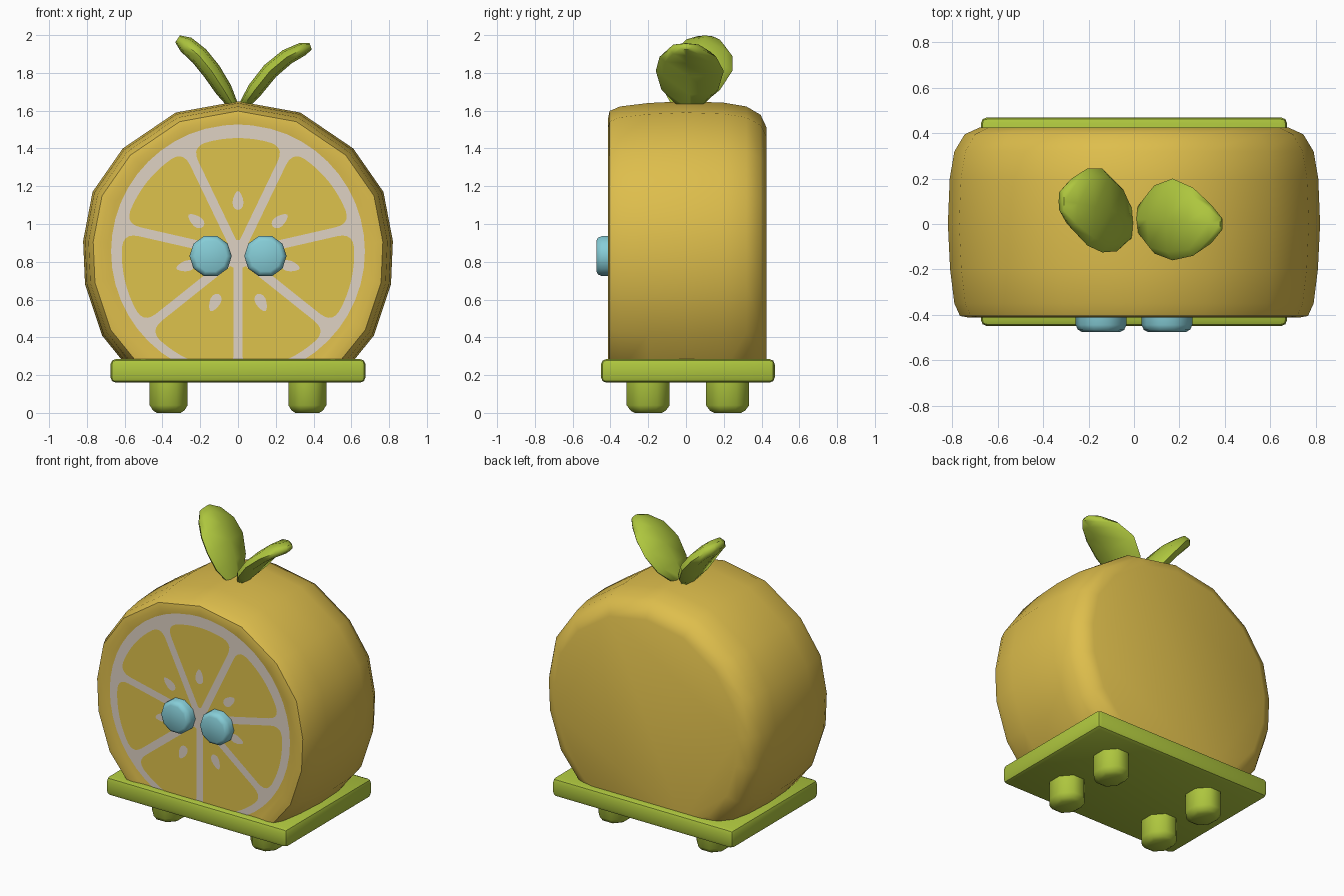
import bpy, bmesh, math
from mathutils import Vector

if "Cube" in bpy.data.objects:
    bpy.data.objects.remove(bpy.data.objects["Cube"])


def srgb(*rgb):
    return tuple((c / 255 / 12.92) if c < 10 else ((c / 255 + 0.055) / 1.055) ** 2.4 for c in rgb) + (1,)


def material(name, *rgb):
    m = bpy.data.materials.new(name)
    m.diffuse_color = srgb(*rgb)
    m.use_nodes = True
    m.node_tree.nodes["Principled BSDF"].inputs["Base Color"].default_value = m.diffuse_color
    return m


PEEL = material("peel yellow", 222, 190, 76)
PULP = material("pulp yellow", 222, 194, 76)
PITH = material("pith cream", 223, 210, 196)
GREEN = material("leaf green", 174, 198, 62)
BLUE = material("eye blue", 134, 205, 215)


def finish(name, bm, mat, angle=None):
    me = bpy.data.meshes.new(name)
    bm.to_mesh(me)
    bm.free()
    ob = bpy.data.objects.new(name, me)
    bpy.context.collection.objects.link(ob)
    me.materials.append(mat)
    if angle:
        bpy.ops.object.select_all(action='DESELECT')
        ob.select_set(True)
        bpy.context.view_layer.objects.active = ob
        bpy.ops.object.shade_smooth_by_angle(angle=math.radians(angle))
    return ob


def loft(name, rings, mat, angle, cut_z=None):
    """Skin closed rings of points and cap both ends."""
    bm = bmesh.new()
    vs = [[bm.verts.new(p) for p in ring] for ring in rings]
    n = len(vs[0])
    for a, b in zip(vs, vs[1:]):
        for i in range(n):
            j = (i + 1) % n
            bm.faces.new((a[i], a[j], b[j], b[i]))
    bm.faces.new(vs[0])
    bm.faces.new(vs[-1])
    if cut_z is not None:
        geom = bm.verts[:] + bm.edges[:] + bm.faces[:]
        bmesh.ops.bisect_plane(bm, geom=geom, plane_co=(0, 0, cut_z),
                               plane_no=(0, 0, 1), clear_inner=True)
        bmesh.ops.holes_fill(bm, edges=[e for e in bm.edges if e.is_boundary], sides=0)
    bmesh.ops.recalc_face_normals(bm, faces=bm.faces[:])
    return finish(name, bm, mat, angle)


def plates(name, outlines, y, mat):
    """Flat painted shapes on the front face, drawn in x and z."""
    bm = bmesh.new()
    for pts in outlines:
        bm.faces.new([bm.verts.new((x, y, z)) for x, z in pts])
    return finish(name, bm, mat)


# Fruit body: faceted round outline, scaled along y, flat where it sits on the tray
CZ = 0.85
half = [(0.33, 1.59), (0.61, 1.40), (0.77, 1.17), (0.82, 0.91),
        (0.81, 0.68), (0.72, 0.41), (0.55, 0.20), (0.29, 0.08)]
outline = [(0, 1.65)] + half + [(0, 0.04)] + [(-x, z) for x, z in reversed(half)]
profile = [(-0.403, 0.84), (-0.412, 0.89), (-0.405, 0.935), (-0.35, 0.965), (-0.2, 0.988),
           (0, 1), (0.2, 0.99), (0.32, 0.965), (0.395, 0.91), (0.425, 0.83)]
loft("fruit_body", [[(x * s, y, CZ + (z - CZ) * s) for x, z in outline] for y, s in profile],
     PEEL, 50, cut_z=0.22)

# Cut face: pith disc, seven pulp segments and seven seeds
plates("pith_disc", [[(0.672 * math.cos(t), 0.855 + 0.672 * math.sin(t))
                      for t in (i * math.tau / 48 for i in range(48))]], -0.406, PITH)

SZ, R, GAP, A = 0.84, 0.615, 0.024, math.pi / 7


def segment(mid):
    def pol(r, a):
        return Vector((r * math.cos(a), r * math.sin(a)))

    def side(r):
        return A - math.asin(GAP / r)
    p0, p1, p2 = pol(R - 0.08, side(R - 0.08)), pol(R, side(R)), pol(R, side(R) - 0.12)
    corner = [p0 * (1 - t) ** 2 + p1 * 2 * t * (1 - t) + p2 * t * t
              for t in (i / 5 for i in range(6))]
    upper = [pol(0.075, side(0.075))] + corner
    lower = [Vector((p.x, -p.y)) for p in upper]
    span = side(R) - 0.12
    arc = [pol(R, span * k / 4) for k in range(-3, 4)]
    pts = lower + arc + upper[::-1]
    c, s = math.cos(mid), math.sin(mid)
    return [(p.x * c - p.y * s, SZ + p.x * s + p.y * c) for p in pts]


def seed(mid):
    c, s = math.cos(mid), math.sin(mid)
    pts = []
    for i in range(14):
        t = i * math.tau / 14
        u = 0.285 + 0.05 * math.cos(t)
        v = 0.028 * math.sin(t) * (1 - 0.3 * math.cos(t))
        pts.append((u * c - v * s, SZ + u * s + v * c))
    return pts


mids = [math.pi / 2 + i * math.tau / 7 for i in range(7)]
plates("pulp_segments", [segment(m) for m in mids], -0.409, PULP)
plates("seeds", [seed(m) for m in mids], -0.412, PITH)


# Tray with softened edges
bm = bmesh.new()
bmesh.ops.create_cube(bm, size=1)
for v in bm.verts:
    v.co = (v.co.x * 1.35, v.co.y * 0.92 + 0.01, v.co.z * 0.125 + 0.2225)
bmesh.ops.bevel(bm, geom=bm.edges[:], offset=0.028, segments=2, affect='EDGES', profile=0.5)
finish("tray", bm, GREEN, 40)


def disc_ring(n, r, offset):
    return [(r * math.cos((i + offset) * math.tau / n), r * math.sin((i + offset) * math.tau / n))
            for i in range(n)]


# Four short feet
for side_name, sx in (("left", -1), ("right", 1)):
    for end_name, cy in (("front", -0.2), ("back", 0.22)):
        rings = [[(sx * 0.367 + a * 0.97, cy + b * 1.1, z) for a, b in disc_ring(8, r, 0.5)]
                 for z, r in ((0, 0.07), (0.012, 0.092), (0.04, 0.112), (0.18, 0.112))]
        loft(f"foot_{end_name}_{side_name}", rings, GREEN, 50)

# Eyes: ten-sided buttons
for side_name, sx in (("left", -1), ("right", 1)):
    rings = [[(sx * 0.145 + a, y, 0.83 + b) for a, b in disc_ring(10, r, 0)]
             for y, r in ((-0.475, 0.085), (-0.466, 0.102), (-0.445, 0.112), (-0.39, 0.112))]
    loft(f"eye_{side_name}", rings, BLUE, 50)


# Two curved thick leaves: stations are x, z, y centre, half width, half thickness
def leaf(name, stations):
    rings = []
    for i, (x, z, yc, w, t) in enumerate(stations):
        a, b = stations[max(i - 1, 0)], stations[min(i + 1, len(stations) - 1)]
        d = Vector((b[0] - a[0], b[1] - a[1])).normalized()
        section = [(-1, 0), (-0.8, 0.75), (0, 1), (0.8, 0.75), (1, 0), (0.8, -0.75), (0, -1), (-0.8, -0.75)]
        rings.append([(x - d.y * t * v, yc + w * u, z + d.x * t * v) for u, v in section])
    loft(name, rings, GREEN, 60)


leaf("leaf_right", [(0.025, 1.62, 0.02, 0.06, 0.025), (0.09, 1.71, 0.02, 0.15, 0.042),
                    (0.17, 1.81, 0.02, 0.18, 0.044), (0.26, 1.885, 0.01, 0.15, 0.042),
                    (0.34, 1.925, 0.0, 0.085, 0.036), (0.385, 1.94, 0.0, 0.03, 0.018)])
leaf("leaf_left", [(-0.02, 1.62, 0.0, 0.07, 0.025), (-0.075, 1.71, 0.03, 0.15, 0.045),
                   (-0.14, 1.81, 0.06, 0.185, 0.05), (-0.205, 1.89, 0.075, 0.17, 0.05),
                   (-0.275, 1.95, 0.09, 0.11, 0.046), (-0.32, 1.98, 0.1, 0.05, 0.022)])
